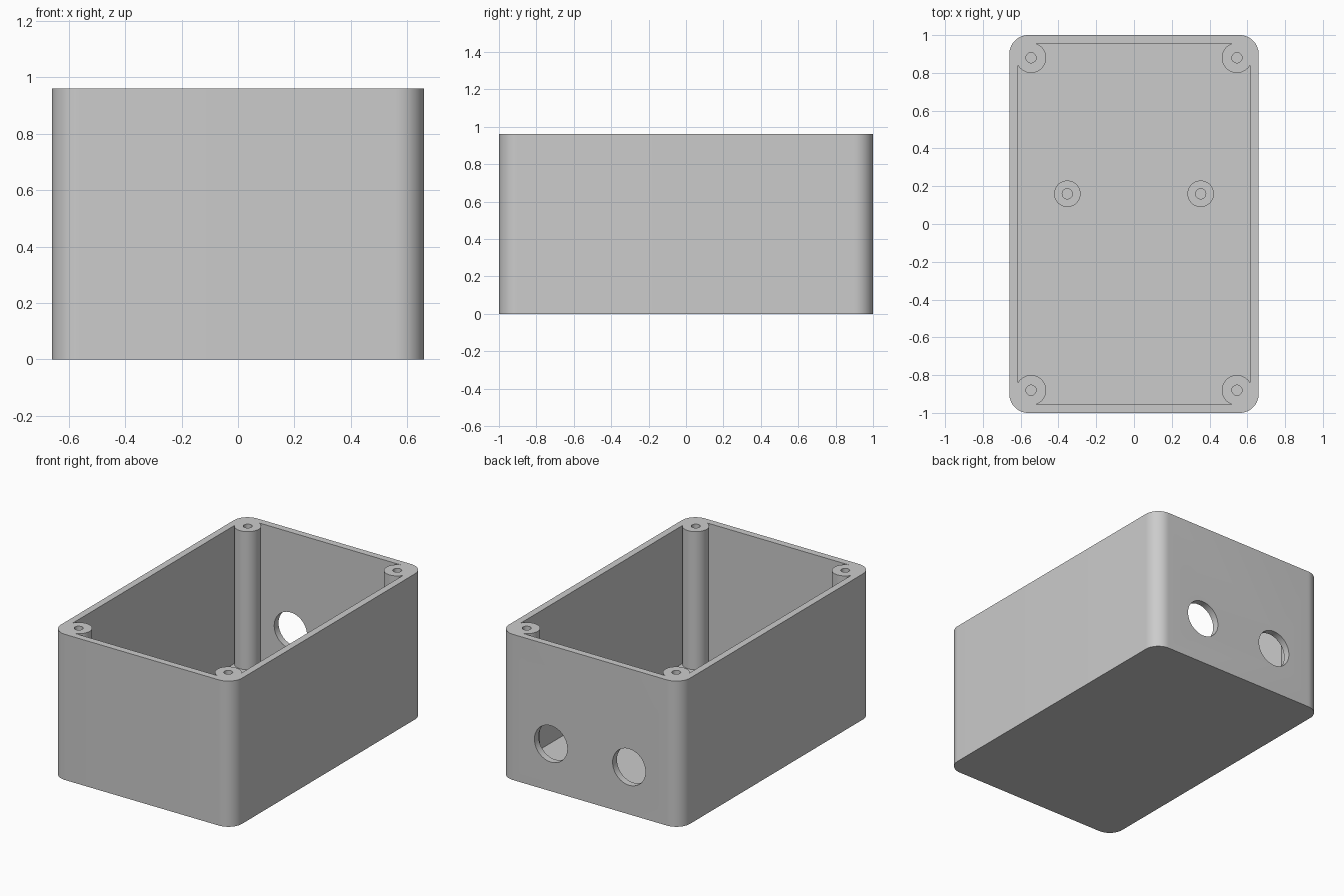
import bpy, bmesh
from math import radians, sin, cos, asin, acos, pi
from mathutils import Matrix

if "Cube" in bpy.data.objects:
    bpy.data.objects.remove(bpy.data.objects["Cube"])

# Main dimensions
HX, HY, HEIGHT = 0.66, 1.0, 0.96
WALL, FLOOR, CORNER = 0.045, 0.05, 0.1
POST_X, POST_Y, POST_R, SCREW_R = 0.545, 0.88, 0.08, 0.027
PORT_X, PORT_Z, PORT_R = 0.285, 0.312, 0.12
STAND_X, STAND_Y, STAND_R, STAND_TOP = 0.353, 0.16, 0.07, 0.16

grey = bpy.data.materials.new("light_grey_plastic")
grey.use_nodes = True
grey.diffuse_color = (0.6, 0.6, 0.6, 1)
grey.node_tree.nodes["Principled BSDF"].inputs["Base Color"].default_value = (0.6, 0.6, 0.6, 1)


def arc(cx, cy, r, a0, a1, steps):
    return [(cx + r * cos(a0 + (a1 - a0) * i / steps),
             cy + r * sin(a0 + (a1 - a0) * i / steps)) for i in range(steps + 1)]


def four_corners(quarter):
    """Mirror a counter-clockwise +x +y corner outline into a closed loop."""
    flip = quarter[::-1]
    return (quarter + [(-x, y) for x, y in flip]
            + [(-x, -y) for x, y in quarter] + [(x, -y) for x, y in flip])


def prism(name, outline, z0, z1, matrix=Matrix()):
    """Extrude a flat outline from z0 to z1."""
    bm = bmesh.new()
    face = bm.faces.new([bm.verts.new((x, y, z0)) for x, y in outline])
    top = bmesh.ops.extrude_face_region(bm, geom=[face])["geom"]
    bmesh.ops.translate(bm, vec=(0, 0, z1 - z0),
                        verts=[v for v in top if isinstance(v, bmesh.types.BMVert)])
    bmesh.ops.recalc_face_normals(bm, faces=bm.faces)
    bm.transform(matrix)
    mesh = bpy.data.meshes.new(name)
    bm.to_mesh(mesh)
    bm.free()
    mesh.materials.append(grey)
    obj = bpy.data.objects.new(name, mesh)
    bpy.context.collection.objects.link(obj)
    return obj


def cylinder(name, x, y, r, z0, z1, matrix=Matrix()):
    return prism(name, arc(x, y, r, 0, 2 * pi, 48)[:-1], z0, z1, matrix)


def cut(obj, cutter):
    cutter.hide_render = True
    mod = obj.modifiers.new("cut", 'BOOLEAN')
    mod.operation, mod.solver, mod.object = 'DIFFERENCE', 'EXACT', cutter
    activate(obj)
    bpy.ops.object.modifier_apply(modifier=mod.name)
    bpy.data.objects.remove(cutter)


def activate(obj):
    bpy.ops.object.select_all(action='DESELECT')
    obj.select_set(True)
    bpy.context.view_layer.objects.active = obj


def smooth(obj):
    activate(obj)
    bpy.ops.object.shade_smooth_by_angle(angle=radians(30))


# Enclosure: rounded block, hollowed around four corner screw posts
rounded = arc(HX - CORNER, HY - CORNER, CORNER, 0, pi / 2, 14)
box = prism("enclosure_box", four_corners(rounded), 0, HEIGHT)

start = -acos((HX - WALL - POST_X) / POST_R)
end = -pi - asin((HY - WALL - POST_Y) / POST_R)
post_edge = arc(POST_X, POST_Y, POST_R, start, end, 30)
cut(box, prism("cavity_cutter", four_corners(post_edge), FLOOR, HEIGHT + 0.1))

# Screw holes down the corner posts
for sx in (-1, 1):
    for sy in (-1, 1):
        cut(box, cylinder("screw_cutter", sx * POST_X, sy * POST_Y, SCREW_R,
                          FLOOR, HEIGHT + 0.1))

# Two cable ports through the back wall
upright = Matrix.Rotation(radians(90), 4, 'X')
for sx in (-1, 1):
    cut(box, cylinder("port_cutter", sx * PORT_X, PORT_Z, PORT_R,
                      -HY - 0.1, -HY + 0.1, upright))
smooth(box)

# Two hollow standoffs on the floor
for side, sx in (("left", 1), ("right", -1)):
    standoff = cylinder(side + "_standoff", sx * STAND_X, STAND_Y, STAND_R,
                        FLOOR - 0.01, STAND_TOP)
    cut(standoff, cylinder("bore_cutter", sx * STAND_X, STAND_Y, SCREW_R,
                           FLOOR, STAND_TOP + 0.1))
    smooth(standoff)
